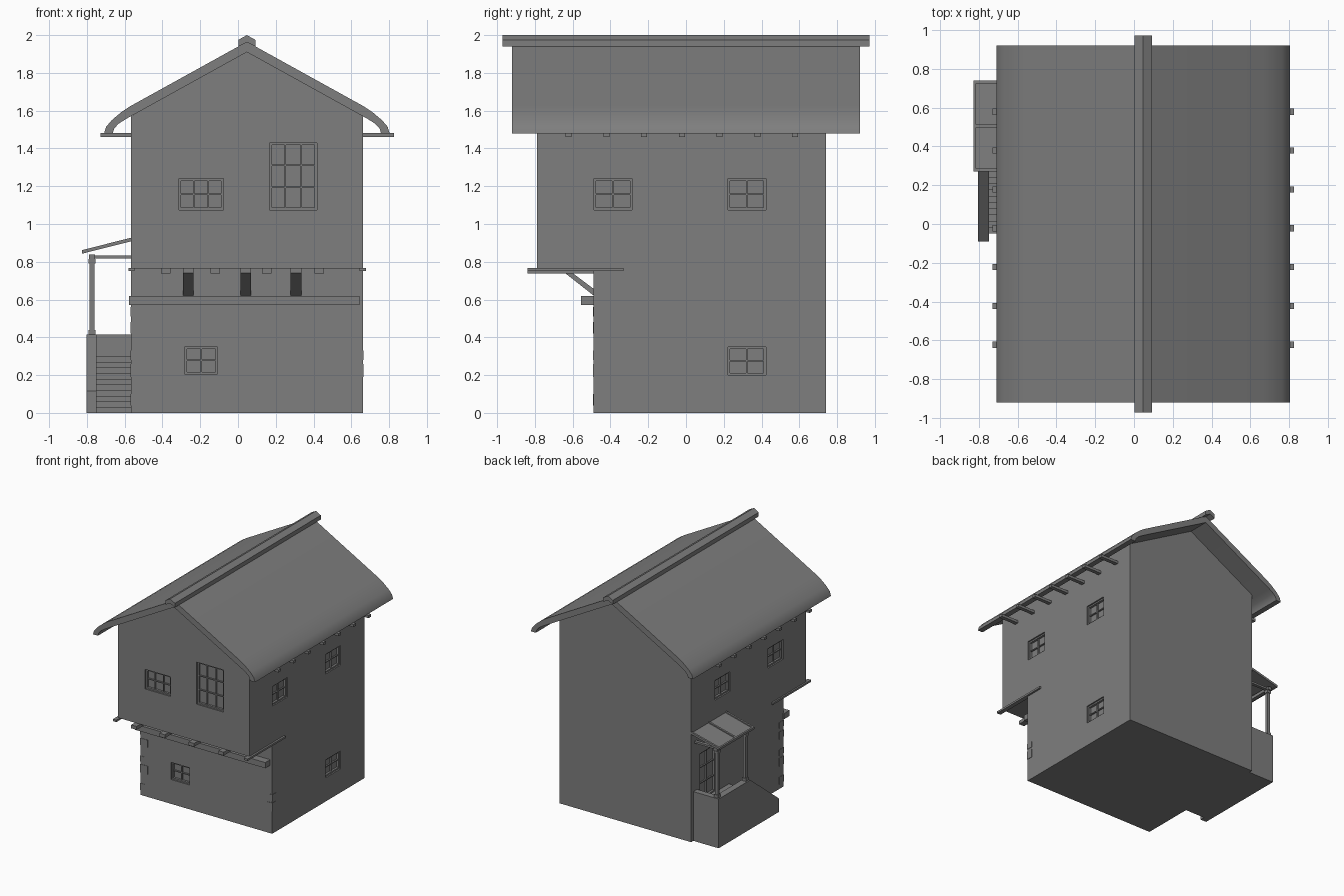
import bpy, bmesh, math
from mathutils import Vector

if "Cube" in bpy.data.objects:
    bpy.data.objects.remove(bpy.data.objects["Cube"])

CX = 0.047                        # ridge line in x
XL, XR = -0.567, 0.662            # side walls
YF, YG, YB = -0.79, -0.49, 0.742  # upper front, ground-floor front, back

# One dark grey for the whole model
grey = bpy.data.materials.new("dark_grey")
grey.diffuse_color = (0.21, 0.21, 0.21, 1)
grey.use_nodes = True
grey.node_tree.nodes["Principled BSDF"].inputs["Base Color"].default_value = grey.diffuse_color


def finish(name, bm):
    bmesh.ops.recalc_face_normals(bm, faces=bm.faces)
    me = bpy.data.meshes.new(name)
    bm.to_mesh(me)
    bm.free()
    me.materials.append(grey)
    ob = bpy.data.objects.new(name, me)
    bpy.context.collection.objects.link(ob)
    return ob


def add_box(bm, x0, x1, y0, y1, z0, z1):
    for v in bmesh.ops.create_cube(bm, size=1)["verts"]:
        v.co = Vector((x0 + (v.co.x + .5) * (x1 - x0),
                       y0 + (v.co.y + .5) * (y1 - y0),
                       z0 + (v.co.z + .5) * (z1 - z0)))


def boxes(name, *items):
    bm = bmesh.new()
    for b in items:
        add_box(bm, *b)
    return finish(name, bm)


def prism(name, pts, a, b, axis="y"):
    """Extrude a (u, z) profile from a to b along the axis."""
    bm = bmesh.new()
    vs = [bm.verts.new((u, a, z) if axis == "y" else (a, u, z)) for u, z in pts]
    ext = bmesh.ops.extrude_face_region(bm, geom=[bm.faces.new(vs)])["geom"]
    d = (0, b - a, 0) if axis == "y" else (b - a, 0, 0)
    bmesh.ops.translate(bm, vec=d, verts=[g for g in ext if isinstance(g, bmesh.types.BMVert)])
    return finish(name, bm)


def cut(ob, cutter):
    m = ob.modifiers.new("cut", "BOOLEAN")
    m.operation, m.solver, m.object = "DIFFERENCE", "EXACT", cutter
    bpy.context.view_layer.update()
    me = bpy.data.meshes.new_from_object(ob.evaluated_get(bpy.context.evaluated_depsgraph_get()))
    ob.modifiers.clear()
    ob.data = me
    bpy.data.objects.remove(cutter)


# House body: gabled prism with the ground floor set back at the front
house = prism("house_walls", [(XL, 0), (XR, 0), (XR, 1.57), (CX, 1.92), (XL, 1.57)], YF, YB)
cut(house, boxes("undercut", (-2, 2, -2, YG, -1, 0.765)))


def window(name, face, u0, u1, z0, z1, cols=2, rows=2, plane=0.0):
    """Recess in a wall filled with a frame and glazing bars; depth runs inward."""
    def slab(a, b, d0, d1, c, d):
        if face == "front":
            return (a, b, plane + d0, plane + d1, c, d)
        s = -1 if face == "right" else 1
        p, q = sorted((plane + s * d0, plane + s * d1))
        return (p, q, a, b, c, d)
    cut(house, boxes("recess", slab(u0, u1, -0.05, 0.03, z0, z1)))
    w, b = 0.012, 0.004
    bars = [slab(u0, u0 + w, 0.012, 0.03, z0, z1), slab(u1 - w, u1, 0.012, 0.03, z0, z1),
            slab(u0, u1, 0.012, 0.03, z0, z0 + w), slab(u0, u1, 0.012, 0.03, z1 - w, z1)]
    for i in range(1, cols):
        u = u0 + (u1 - u0) * i / cols
        bars.append(slab(u - b, u + b, 0.018, 0.03, z0, z1))
    for i in range(1, rows):
        z = z0 + (z1 - z0) * i / rows
        bars.append(slab(u0, u1, 0.018, 0.03, z - b, z + b))
    boxes(name, *bars)


window("front_small_window", "front", -0.313, -0.078, 1.075, 1.24, 3, 2, YF)
window("front_tall_window", "front", 0.167, 0.417, 1.075, 1.43, 3, 3, YF)
window("front_lower_window", "front", -0.283, -0.108, 0.205, 0.35, 2, 2, YG)
for side, px in (("right", XR), ("left", XL)):
    window(side + "_upper_window_a", side, -0.488, -0.285, 1.075, 1.24, 2, 2, px)
    window(side + "_upper_window_b", side, 0.222, 0.423, 1.075, 1.24, 2, 2, px)
window("right_lower_window", "right", 0.222, 0.423, 0.20, 0.35, 2, 2, XR)
window("porch_door", "left", 0.40, 0.62, 0.30, 0.70, 2, 3, XL)

# Roof: one slab profile with rolled eaves, half mirrored about the ridge
outer = [(0, 1.965), (0.615, 1.625), (0.665, 1.592), (0.715, 1.55), (0.745, 1.515), (0.756, 1.48)]
inner = [(0.71, 1.48), (0.703, 1.505), (0.68, 1.53), (0.64, 1.556), (0, 1.91)]
half = outer + inner
profile = [(CX + u, z) for u, z in half] + [(CX - u, z) for u, z in half[-2:0:-1]]
roof = prism("roof", profile, -0.92, 0.92)
# Ridge cap
prism("ridge_cap", [(CX - 0.045, 1.94), (CX, 1.962), (CX + 0.045, 1.94), (CX + 0.045, 1.975),
                    (CX, 2.0), (CX - 0.045, 1.975)], -0.972, 0.972)
# Eaves joists
ys = [-0.622 + 0.2 * i for i in range(7)]
boxes("eaves_joists", *[(a, b, y - 0.016, y + 0.016, 1.46, 1.482)
                        for y in ys for a, b in ((XR - 0.02, 0.825), (-0.728, XL + 0.02))])

# Jetty: side rails, floor joists, ground beam and diagonal braces
boxes("jetty_rails", (XL - 0.013, XL + 0.02, -0.84, -0.33, 0.752, 0.768),
      (XR - 0.02, XR + 0.016, -0.84, -0.33, 0.752, 0.768))
boxes("jetty_joists", *[(x - 0.025, x + 0.025, -0.84, -0.48, 0.737, 0.766)
                        for x in (-0.383, -0.12, 0.153, 0.43)])
boxes("wall_beam", (-0.577, 0.643, -0.555, YG + 0.01, 0.572, 0.62))
for i, x in enumerate((-0.263, 0.042, 0.307)):
    prism("brace_%d" % i, [(YG + 0.01, 0.65), (YG + 0.01, 0.62), (-0.49, 0.622),
                           (-0.64, 0.74), (-0.64, 0.766), (-0.635, 0.766)],
          x - 0.028, x + 0.028, "x")

# Corner stones standing just proud of the ground-floor wall
stones = []
for i, (z, h) in enumerate(((0.04, 0.06), (0.19, 0.07), (0.28, 0.05), (0.42, 0.06), (0.51, 0.05))):
    w = 0.07 if i % 2 else 0.04
    stones.append((XL - 0.002, XL + w, YG - 0.003, YG + 0.06, z, z + h))
    if i in (1, 2):
        stones.append((XR - w * 0.6, XR + 0.003, YG - 0.003, YG + 0.05, z, z + h))
boxes("corner_stones", *stones)

# Porch: floor, back parapet, sloped stair parapet and steps
PX = -0.803
boxes("porch_floor", (PX + 0.05, XL + 0.01, 0.27, 0.67, 0, 0.30))
boxes("porch_back_parapet", (PX + 0.05, XL + 0.01, 0.662, 0.712, 0, 0.415))
prism("stair_parapet", [(-0.09, 0), (0.712, 0), (0.712, 0.415), (0.29, 0.415), (-0.09, 0.115)],
      PX, PX + 0.055, "x")
boxes("steps", *[(PX + 0.05, XL + 0.01, -0.05 + 0.032 * i, 0.275, 0.03 * i, 0.03 * (i + 1))
                 for i in range(10)])

# Porch posts with caps and bases, and their beams
parts = []
for y in (0.315, 0.685):
    for r, z0, z1 in ((0.0125, 0.41, 0.81), (0.018, 0.415, 0.44), (0.018, 0.79, 0.815)):
        parts.append((-0.773 - r, -0.773 + r, y - r, y + r, z0, z1))
boxes("porch_posts", *parts)
boxes("porch_beams", (-0.788, -0.758, 0.29, 0.715, 0.812, 0.838),
      *[(-0.788, XL, y - 0.013, y + 0.013, 0.818, 0.834) for y in (0.315, 0.685)])

# Porch roof: thin sloping panel with raised battens
slope = (0.92 - 0.855) / (0.825 + XL)


def tilt(ob):
    for v in ob.data.vertices:
        v.co.z += (v.co.x + 0.825) * slope
    return ob


tilt(boxes("porch_roof_panel", (-0.82, XL + 0.01, 0.275, 0.735, 0.845, 0.853)))
tilt(boxes("porch_roof_frame", (-0.827, -0.815, 0.27, 0.74, 0.843, 0.862),
           *[(-0.825, XL + 0.01, y - 0.008, y + 0.008, 0.843, 0.862) for y in (0.278, 0.505, 0.732)]))

# Smooth the rolled eaves, keep edges sharp
bpy.context.view_layer.objects.active = roof
roof.select_set(True)
bpy.ops.object.shade_smooth_by_angle(angle=math.radians(30))
